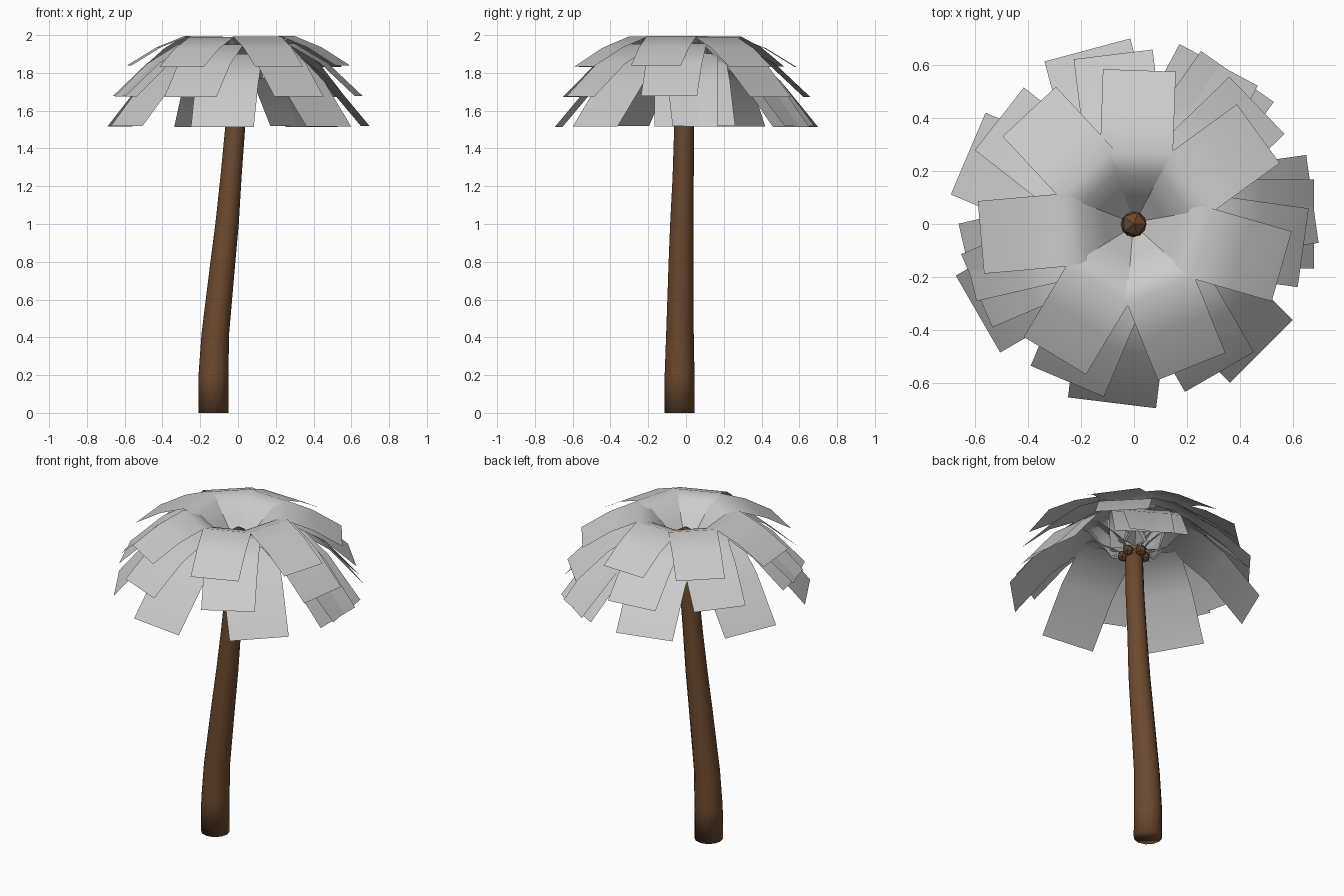
import bpy, bmesh, math
from mathutils import Vector, Matrix

if "Cube" in bpy.data.objects:
    bpy.data.objects.remove(bpy.data.objects["Cube"])


def material(name, rgb):
    m = bpy.data.materials.new(name)
    m.diffuse_color = (*rgb, 1)
    m.use_nodes = True
    m.node_tree.nodes["Principled BSDF"].inputs["Base Color"].default_value = m.diffuse_color
    return m


BARK = material("bark brown", (0.15, 0.068, 0.028))
LEAF = material("leaf grey", (0.6, 0.6, 0.6))


def finish(bm, name, mat, smooth=True):
    me = bpy.data.meshes.new(name)
    for f in bm.faces:
        f.smooth = smooth
    bm.to_mesh(me)
    bm.free()
    me.materials.append(mat)
    ob = bpy.data.objects.new(name, me)
    bpy.context.collection.objects.link(ob)
    return ob


# Leaning tapered trunk: (z, centre x, centre y, radius)
RINGS = [(0, -0.13, -0.035, 0.08), (0.2, -0.13, -0.034, 0.079),
         (0.42, -0.12, -0.032, 0.073), (0.8, -0.08, -0.026, 0.066),
         (1.0, -0.058, -0.022, 0.062), (1.25, -0.037, -0.015, 0.056),
         (1.5, -0.016, -0.01, 0.053), (1.84, 0, 0, 0.047)]
SIDES = 12
bm = bmesh.new()
rings = []
for z, cx, cy, r in RINGS:
    rings.append([bm.verts.new((cx + r * math.cos(math.tau * i / SIDES),
                                cy + r * math.sin(math.tau * i / SIDES), z))
                  for i in range(SIDES)])
for a, b in zip(rings, rings[1:]):
    for i in range(SIDES):
        j = (i + 1) % SIDES
        bm.faces.new((a[i], a[j], b[j], b[i]))
bm.faces.new(rings[0][::-1])
bm.faces.new(rings[-1])
finish(bm, "trunk", BARK)

# Faceted bud on top of the trunk and nuts hanging under the crown
bm = bmesh.new()
bmesh.ops.create_icosphere(bm, subdivisions=1, radius=0.052,
                           matrix=Matrix.Translation((0, 0, 1.845)))
finish(bm, "crown_bud", BARK, False)
bm = bmesh.new()
for k in range(5):
    a = math.tau * k / 5 + 0.3
    p = Vector((0.062 * math.cos(a), 0.062 * math.sin(a), 1.755))
    bmesh.ops.create_icosphere(bm, subdivisions=1, radius=0.034,
                               matrix=Matrix.Translation(p))
finish(bm, "nuts", BARK, False)

# Three tiers of arching strip fronds: angles, width, profile of (radius, z)
TIERS = {
    "upper": ((88, 133, 185, 239, 292, 344, 36), 0.275,
              ((0.04, 1.79), (0.11, 1.87), (0.19, 1.965), (0.27, 1.99),
               (0.42, 1.93), (0.58, 1.832))),
    "middle": ((97, 142, 193, 247, 300, 352, 44, 203), 0.30,
               ((0.04, 1.78), (0.11, 1.85), (0.19, 1.93), (0.28, 1.95),
                (0.46, 1.845), (0.645, 1.672))),
    "lower": ((105, 157, 210, 263, 315, 8, 55, 0, 62), 0.335,
              ((0.04, 1.77), (0.11, 1.83), (0.19, 1.89), (0.28, 1.90),
               (0.48, 1.75), (0.68, 1.513))),
}
for tier, (angles, width, profile) in TIERS.items():
    bm = bmesh.new()
    for n, deg in enumerate(angles):
        rot = Matrix.Rotation(math.radians(deg), 3, 'Z')
        lift = 0.003 * (n % 3)
        prev = None
        for k, (r, z) in enumerate(profile):
            w = width / 2 * (0.8, 0.88, 0.94, 1, 1, 1)[k]
            row = [bm.verts.new(rot @ Vector((r, s * w, z + lift)))
                   for s in (-1, 1)]
            if prev:
                bm.faces.new((prev[0], row[0], row[1], prev[1]))
            prev = row
    finish(bm, tier + "_fronds", LEAF)
